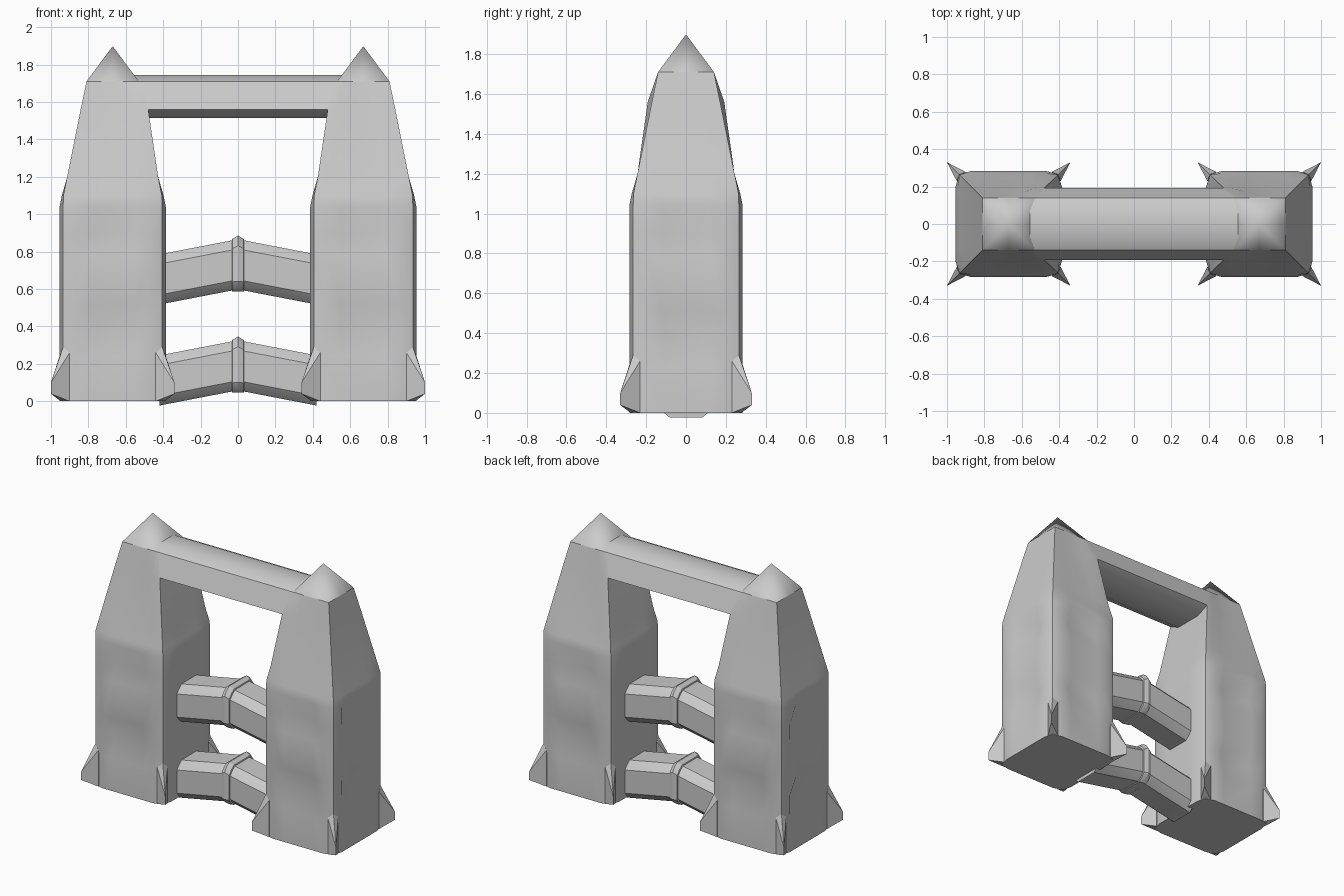
import bpy, bmesh, math
from mathutils import Vector

if "Cube" in bpy.data.objects:
    bpy.data.objects.remove(bpy.data.objects["Cube"])

CX = -0.67          # centre of the left tower
COLS = (-1, -0.75, -0.45, 0.45, 0.75)


def finish(name, bm, angle=30, mirror=False):
    bmesh.ops.recalc_face_normals(bm, faces=bm.faces)
    me = bpy.data.meshes.new(name)
    bm.to_mesh(me)
    bm.free()
    ob = bpy.data.objects.new(name, me)
    bpy.context.collection.objects.link(ob)
    bpy.ops.object.select_all(action='DESELECT')
    ob.select_set(True)
    bpy.context.view_layer.objects.active = ob
    if angle:
        bpy.ops.object.shade_smooth_by_angle(angle=math.radians(angle))
    if mirror:
        m = ob.modifiers.new("mirror", 'MIRROR')
        m.use_axis = (True, False, False)
        m.use_mirror_merge = False
    return ob


def loft(name, rings, **kw):
    bm = bmesh.new()
    rows = [[bm.verts.new(p) for p in r] for r in rings]
    n = len(rows[0])
    for a, b in zip(rows, rows[1:]):
        for i in range(n):
            bm.faces.new((a[i], a[(i + 1) % n], b[(i + 1) % n], b[i]))
    bm.faces.new(rows[0])
    bm.faces.new(rows[-1])
    return finish(name, bm, **kw)


def section(c, bulge, dent=0.0):
    """Square with corners at c, sides pushed out to bulge, middle dented."""
    pts = []
    for k in range(4):
        ca, sa = round(math.cos(k * math.pi / 2)), round(math.sin(k * math.pi / 2))
        for f in COLS:
            d = c if f == -1 else bulge
            if abs(f) == 0.45 and k != 0:
                d -= dent
            pts.append((d * ca - f * c * sa, d * sa + f * c * ca))
    return pts


# tower: (z, corner, bulge, dent)
ROWS = [(0, .265, .284, 0), (.24, .265, .284, 0), (.40, .265, .284, .03),
        (.52, .265, .284, 0), (.78, .265, .284, 0), (.90, .265, .284, .03),
        (1.04, .265, .284, 0), (1.10, .263, .272, 0), (1.20, .243, .243, 0),
        (1.56, .171, .171, 0), (1.71, .14, .14, 0)]
rings = []
for z, c, b, d in ROWS:
    s = section(c, b, d)
    if z == 1.56:   # inner corners flare out to meet the beam
        s = [(x * .19 / c, y * .192 / c) if x > .5 * c else (x, y) for x, y in s]
    rings.append([(CX + x, y, z) for x, y in s])
loft("tower", rings, mirror=True)

# pointed tower cap
bm = bmesh.new()
base = [bm.verts.new((CX + x * .14, y * .14, 1.71)) for x, y in
        ((-1, -1), (0, -1), (1, -1), (1, 0), (1, 1), (0, 1), (-1, 1), (-1, 0))]
tip = bm.verts.new((CX, 0, 1.898))
for i in range(8):
    bm.faces.new((base[i], base[(i + 1) % 8], tip))
finish("tower_cap", bm, angle=100, mirror=True)

# corner fins at the tower feet
bm = bmesh.new()
for sx in (-1, 1):
    for sy in (-1, 1):
        pts = [(.23, .278, 0), (.278, .23, 0), (.23, .278, .26), (.278, .23, .26),
               (.265, .265, .29), (.33, .33, .10), (.33, .33, .04), (.24, .24, .0)]
        vs = [bm.verts.new((CX + sx * x, sy * y, z)) for x, y, z in pts]
        bmesh.ops.convex_hull(bm, input=vs)
loose = [v for v in bm.verts if not v.link_faces]
bmesh.ops.delete(bm, geom=loose, context='VERTS')
finish("corner_fin", bm, angle=0, mirror=True)

# top beam: (y, z, end x)
half = [(.14, 1.71, .54), (.192, 1.56, .487), (.10, 1.513, .47)]
prof = [(.07, 1.745, .56)] + half
prof += [(-y, z, x) for y, z, x in reversed(prof)]
loft("top_beam", [[(s * (x + .01), y, z) for y, z, x in prof] for s in (-1, 1)])


# bent connecting tubes with a pointed collar at the middle
def tube(name, stations, **kw):
    loft(name, [[(x, u, zc + v) for u, v in section(c, b)]
                for x, zc, c, b in stations], **kw)


for name, dz in (("upper", 0), ("lower", -.54)):
    tube(name + "_tube", [(-.42, .651 + dz, .11, .134), (0, .732 + dz, .11, .134),
                          (.42, .651 + dz, .11, .134)], angle=25)
    tube(name + "_collar", [(-.032, .727 + dz, .115, .136), (-.03, .727 + dz, .118, .141),
                            (0, .736 + dz, .128, .150),
                            (.03, .727 + dz, .118, .141), (.032, .727 + dz, .115, .136)],
         angle=25)
